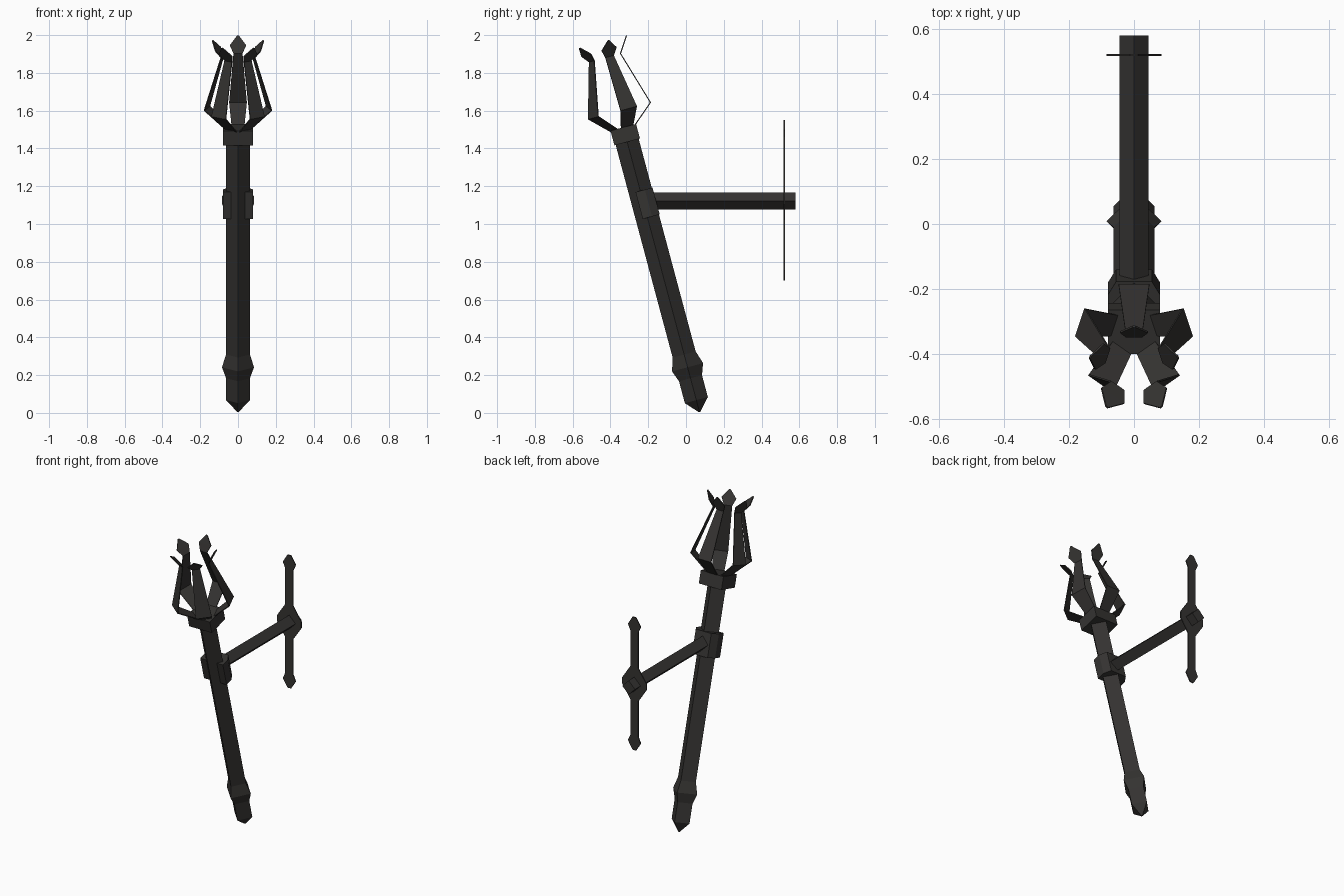
import bpy
from math import radians, cos, sin, pi
from mathutils import Matrix, Vector

if "Cube" in bpy.data.objects:
    bpy.data.objects.remove(bpy.data.objects["Cube"])

iron = bpy.data.materials.new("dark_iron")
iron.diffuse_color = (0.035, 0.033, 0.031, 1)
iron.use_nodes = True
iron.node_tree.nodes["Principled BSDF"].inputs["Base Color"].default_value = iron.diffuse_color

# local frame of the leaning torch: +z runs up the shaft
LEAN = Matrix.Translation((0, 0.073, 0)) @ Matrix.Rotation(radians(15), 4, 'X')


def add(name, verts, faces, matrix=None, thickness=0):
    me = bpy.data.meshes.new(name)
    me.from_pydata(verts, [], faces)
    if matrix is not None:
        me.transform(matrix)
    me.materials.append(iron)
    ob = bpy.data.objects.new(name, me)
    bpy.context.collection.objects.link(ob)
    if thickness:
        mod = ob.modifiers.new("thin", 'SOLIDIFY')
        mod.thickness, mod.offset = thickness, 0
    return ob


def loft(name, rings, matrix=None):
    """Skin equal-sized rings of points and cap both ends."""
    n = len(rings[0])
    verts = [p for r in rings for p in r]
    faces = [(i * n + j, i * n + (j + 1) % n, (i + 1) * n + (j + 1) % n, (i + 1) * n + j)
             for i in range(len(rings) - 1) for j in range(n)]
    faces += [tuple(reversed(range(n))), tuple(range(len(verts) - n, len(verts)))]
    return add(name, verts, faces, matrix)


def diamond(r, z):
    return [(r * cos(k * pi / 2), r * sin(k * pi / 2), z) for k in range(4)]


def prism(name, outline, z0, z1, matrix=None):
    return loft(name, [[(x, y, z) for x, y in outline] for z in (z0, z1)], matrix)


# shaft with pointed foot and swollen pommel
profile = [(0.004, 0.005), (0.063, 0.07), (0.063, 0.19), (0.085, 0.25), (0.063, 0.32), (0.063, 1.56)]
loft("shaft", [diamond(r, z) for r, z in profile], LEAN)

# ring under the basket
prism("top_ring", [(-0.08, -0.07), (0.08, -0.07), (0.08, 0.07), (-0.08, 0.07)], 1.485, 1.565, LEAN)

# collar that grips the back of the shaft
prism("collar", [(-0.08, -0.026), (0.08, -0.026), (0.08, 0.025), (0.055, 0.067),
                 (-0.055, 0.067), (-0.08, 0.025)], 1.07, 1.217, LEAN)

# five bent sheet prongs: (outward, height, half width)
path = [(0.05, 1.55, 0.033), (0.173, 1.655, 0.047), (0.087, 1.946, 0.024),
        (0.112, 1.985, 0.043), (0.142, 2.03, 0.004)]
for k in range(5):
    verts = [(s * h, w, z) for w, z, h in path for s in (-1, 1)]
    faces = [(2 * i, 2 * i + 1, 2 * i + 3, 2 * i + 2) for i in range(len(path) - 1)]
    add(f"prong_{k + 1}", verts, faces, LEAN @ Matrix.Rotation(k * 2 * pi / 5, 4, 'Z'), 0.006)

# horizontal wall arm
arm = Matrix.Translation((0, 0, 1.122)) @ Matrix.Rotation(radians(-90), 4, 'X')
loft("wall_arm", [diamond(0.045, -0.2), diamond(0.045, 0.58)], arm)

# thin wall plate with flared centre and ends: (half width, height from centre)
half = [(0.085, 0.02), (0.028, 0.105), (0.028, 0.335), (0.045, 0.372), (0.012, 0.425)]
rows = [(w, -z) for w, z in reversed(half)] + half
verts = [(s * w, 0.52, 1.125 + z) for w, z in rows for s in (-1, 1)]
faces = [(2 * i, 2 * i + 1, 2 * i + 3, 2 * i + 2) for i in range(len(rows) - 1)]
add("wall_plate", verts, faces, None, 0.006)
